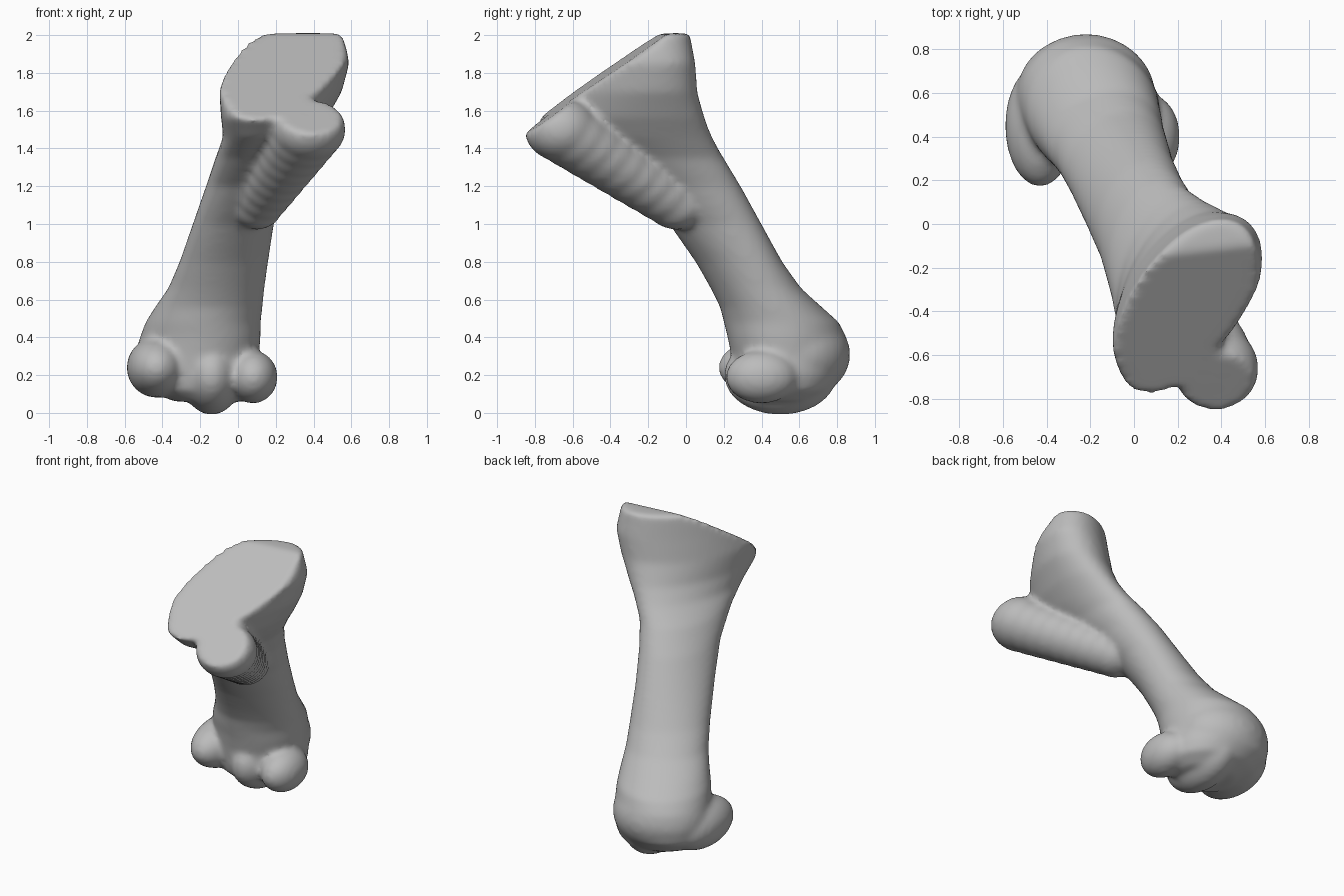
import bpy, bmesh, math
from mathutils import Vector, Matrix

cube = bpy.data.objects.get("Cube")
if cube:
    bpy.data.objects.remove(cube, do_unlink=True)

grey = bpy.data.materials.new("bone_grey")
grey.use_nodes = True
grey.diffuse_color = (0.5, 0.5, 0.5, 1)
grey.node_tree.nodes["Principled BSDF"].inputs["Base Color"].default_value = (0.5, 0.5, 0.5, 1)

SIDES = 40


def loft(bm, rows):
    """Skin slanted ovals: z, x min, x max, y min, y max, lean of the oval."""
    rings = []
    for z, x0, x1, y0, y1, lean in rows:
        ring, phi = [], math.asin(lean)
        for i in range(SIDES):
            t = math.tau * i / SIDES
            ring.append(bm.verts.new(((x0 + x1) / 2 + (x1 - x0) / 2 * math.cos(t),
                                      (y0 + y1) / 2 + (y1 - y0) / 2 * math.sin(t + phi), z)))
        rings.append(ring)
    for low, high in zip(rings, rings[1:]):
        for i in range(SIDES):
            j = (i + 1) % SIDES
            bm.faces.new((low[i], low[j], high[j], high[i]))
    bm.faces.new(rings[0][::-1])
    bm.faces.new(rings[-1])


def blob(bm, centre, radii, turn=0):
    """Add an ellipsoid turned about z."""
    m = (Matrix.Translation(centre) @ Matrix.Rotation(turn, 4, 'Z')
         @ Matrix.Diagonal((*radii, 1)))
    bmesh.ops.create_uvsphere(bm, u_segments=32, v_segments=20, radius=1, matrix=m)


bm = bmesh.new()

# Shaft, from the rounded lower head to the flared upper end
loft(bm, [
    (0.06, -0.34, 0.02, 0.33, 0.67, 0),
    (0.12, -0.47, 0.10, 0.27, 0.77, 0),
    (0.20, -0.53, 0.12, 0.25, 0.84, -0.1),
    (0.30, -0.54, 0.11, 0.24, 0.86, -0.1),
    (0.40, -0.52, 0.12, 0.22, 0.85, -0.1),
    (0.48, -0.49, 0.12, 0.20, 0.81, -0.05),
    (0.56, -0.44, 0.13, 0.18, 0.72, 0),
    (0.66, -0.37, 0.14, 0.13, 0.61, 0.1),
    (0.80, -0.31, 0.16, 0.05, 0.51, 0.2),
    (1.00, -0.24, 0.19, -0.09, 0.40, 0.25),
    (1.20, -0.17, 0.25, -0.27, 0.29, 0.2),
    (1.35, -0.12, 0.32, -0.48, 0.20, 0.2),
    (1.46, -0.08, 0.40, -0.68, 0.14, 0.3),
    (1.56, -0.09, 0.47, -0.79, 0.10, 0.4),
    (1.70, -0.10, 0.55, -0.76, 0.06, 0.45),
    (1.85, -0.06, 0.59, -0.70, 0.05, 0.45),
    (2.01, -0.02, 0.56, -0.65, 0.02, 0.45),
])

# Side knob of the upper end, swept out from the shaft
start, end = Vector((0.10, -0.05, 1.10)), Vector((0.375, -0.66, 1.50))
for k in range(9):
    f = k / 8
    p = start.lerp(end, f)
    blob(bm, p, (0.14 + 0.055 * f, 0.16 + 0.035 * f, 0.13 + 0.04 * f))

# Lower head: side condyles, keel and rolling surface
blob(bm, (-0.43, 0.45, 0.24), (0.16, 0.28, 0.16))
blob(bm, (0.08, 0.40, 0.19), (0.13, 0.19, 0.14))
blob(bm, (-0.14, 0.50, 0.20), (0.16, 0.30, 0.21))
blob(bm, (-0.22, 0.58, 0.31), (0.32, 0.29, 0.24))

# Slanted joint face
bmesh.ops.recalc_face_normals(bm, faces=bm.faces)
cut = bmesh.ops.bisect_plane(bm, geom=bm.verts[:] + bm.edges[:] + bm.faces[:],
                             plane_co=(0.25, -0.85, 1.49),
                             plane_no=(0.08, -0.72, 1.0), clear_outer=True)
rim = [e for e in cut["geom_cut"] if isinstance(e, bmesh.types.BMEdge)]
bmesh.ops.holes_fill(bm, edges=rim, sides=0)
bmesh.ops.recalc_face_normals(bm, faces=bm.faces)

mesh = bpy.data.meshes.new("foot_bone")
bm.to_mesh(mesh)
bm.free()
mesh.materials.append(grey)
bone = bpy.data.objects.new("foot_bone", mesh)
bpy.context.collection.objects.link(bone)

# Fuse the parts into one soft surface
fuse = bone.modifiers.new("fuse", 'REMESH')
fuse.mode = 'VOXEL'
fuse.voxel_size = 0.018
fuse.use_smooth_shade = True
soften = bone.modifiers.new("soften", 'SMOOTH')
soften.factor = 0.5
soften.iterations = 10
